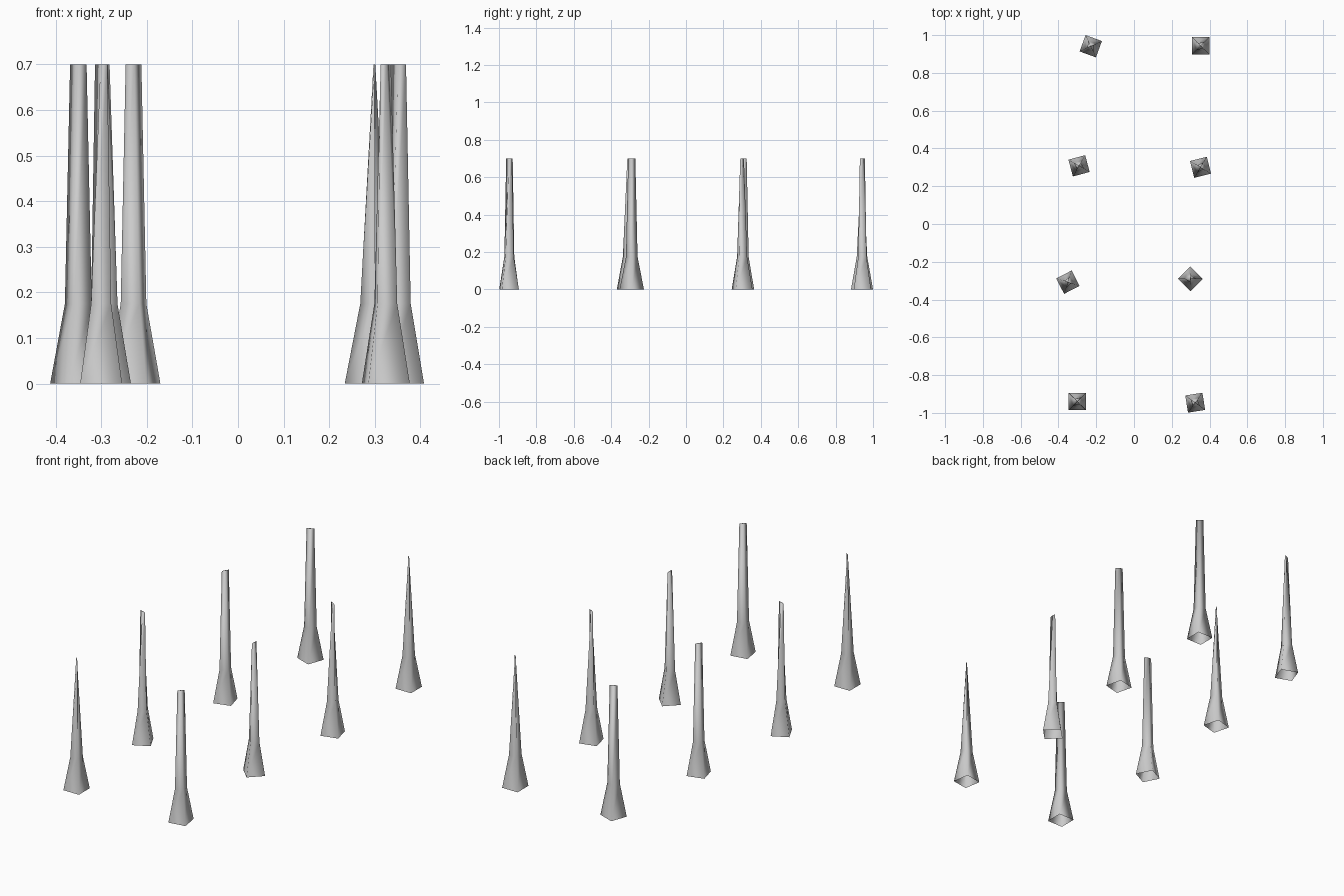
import bpy, bmesh
from math import radians, cos, sin, pi

if "Cube" in bpy.data.objects:
    bpy.data.objects.remove(bpy.data.objects["Cube"])

# Ring profile: height, half-diagonal along the ridge, half-diagonal across it
RINGS = [(0.0, 0.065, 0.065), (0.175, 0.031, 0.031), (0.70, 0.019, 0.002)]

# Each spike: centre x, centre y, direction of its flattened top ridge in degrees
SPIKES = [
    (-0.300, -0.940, -45), (0.324, -0.946, 54),
    (-0.350, -0.308, -18), (0.299, -0.290, 90),
    (-0.291, 0.308, 60), (0.352, 0.300, -31),
    (-0.229, 0.941, 25), (0.353, 0.943, -45),
]


def make_spike(name, x, y, angle):
    """Four-sided flared spike, open below, pinched to a thin ridge on top."""
    bm = bmesh.new()
    rings = []
    for z, along, across in RINGS:
        rings.append([bm.verts.new((along * cos(i * pi / 2), across * sin(i * pi / 2), z))
                      for i in range(4)])
    for low, high in zip(rings, rings[1:]):
        for i in range(4):
            j = (i + 1) % 4
            bm.faces.new((low[i], low[j], high[j], high[i]))
    bm.faces.new(rings[-1])
    for f in bm.faces:
        f.smooth = True
    mesh = bpy.data.meshes.new(name)
    bm.to_mesh(mesh)
    bm.free()
    obj = bpy.data.objects.new(name, mesh)
    obj.location = (x, y, 0)
    obj.rotation_euler.z = radians(angle)
    bpy.context.collection.objects.link(obj)


# Two rows of four spikes
for n, (x, y, angle) in enumerate(SPIKES, 1):
    make_spike(f"spike_{n}", x, y, angle)
